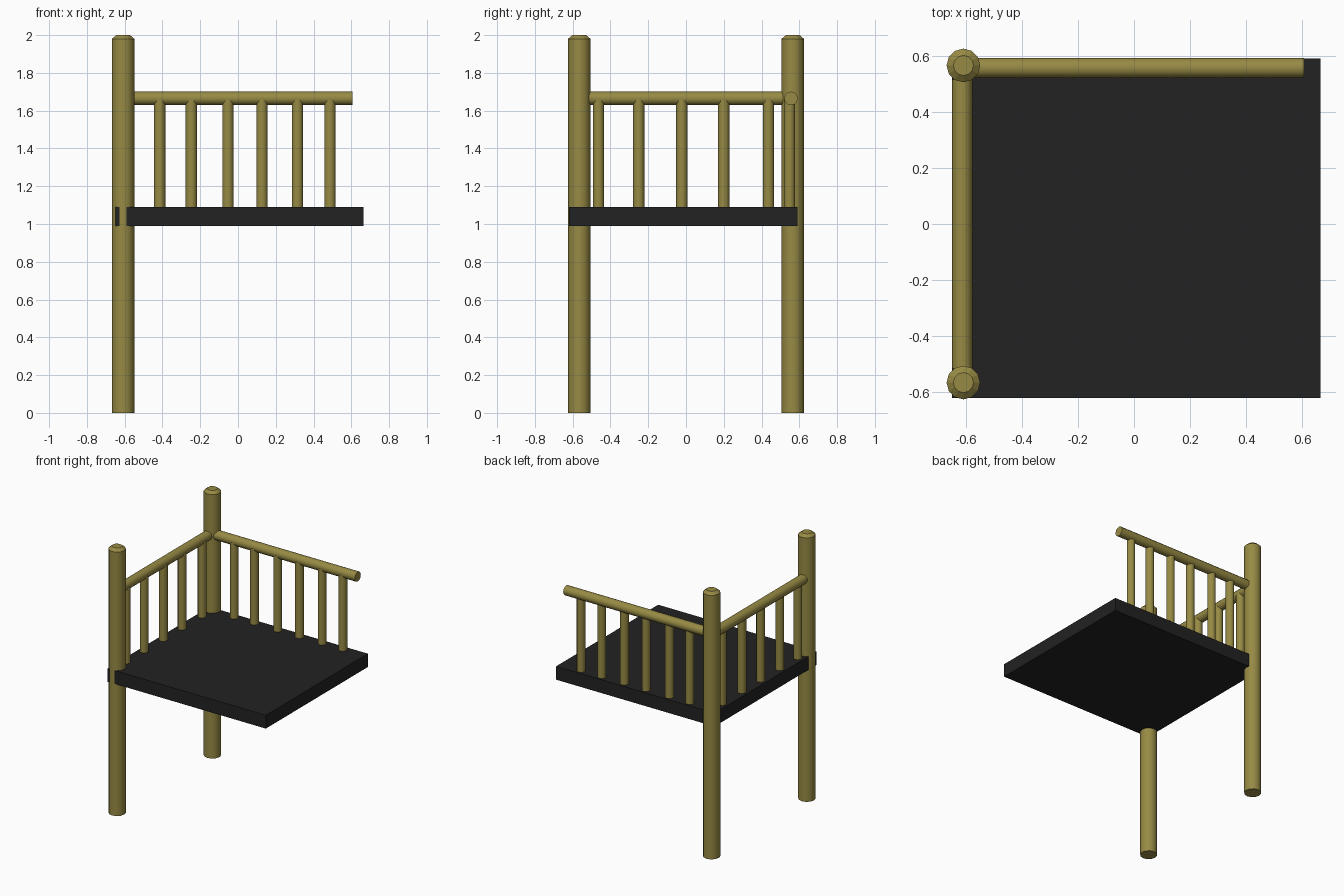
import bpy, math
from mathutils import Vector

cube = bpy.data.objects.get("Cube")
if cube:
    bpy.data.objects.remove(cube, do_unlink=True)


def material(name, rgb):
    m = bpy.data.materials.new(name)
    m.use_nodes = True
    colour = (*rgb, 1)
    m.diffuse_color = colour
    m.node_tree.nodes["Principled BSDF"].inputs["Base Color"].default_value = colour
    return m


wood = material("olive wood", (0.31, 0.255, 0.058))
dark = material("dark deck", (0.016, 0.016, 0.016))


def finish(name, mat):
    obj = bpy.context.object
    obj.name = name
    obj.data.materials.append(mat)
    return obj


def pole(name, start, end, radius, sides=12):
    """Round pole between two points."""
    a, b = Vector(start), Vector(end)
    bpy.ops.mesh.primitive_cylinder_add(
        vertices=sides, radius=radius, depth=(b - a).length, location=(a + b) / 2,
        rotation=(b - a).to_track_quat("Z", "Y").to_euler())
    obj = finish(name, wood)
    bpy.ops.object.shade_smooth_by_angle(angle=math.radians(40))
    return obj


POST_X, POST_Y, POST_R = -0.608, 0.565, 0.06
CAP_Z = 1.98
DECK_TOP = 1.09
RAIL_Z, RAIL_R = 1.665, 0.036
BACK_Y, SIDE_X = 0.556, -0.612

# Corner posts with shallow chamfered caps
for side, y in (("front", -POST_Y), ("back", POST_Y)):
    pole(side + "_post", (POST_X, y, 0), (POST_X, y, CAP_Z), POST_R)
    bpy.ops.mesh.primitive_cone_add(
        vertices=12, radius1=POST_R, radius2=0.036, depth=0.02,
        location=(POST_X, y, CAP_Z + 0.01))
    finish(side + "_post_cap", wood)

# Platform slab
bpy.ops.mesh.primitive_cube_add(size=1, location=(0.008, -0.015, 1.04))
bpy.context.object.scale = (1.314, 1.21, 0.1)
finish("deck", dark)

# Handrails
pole("back_rail", (-0.575, BACK_Y, RAIL_Z), (0.605, BACK_Y, RAIL_Z), RAIL_R)
pole("side_rail", (SIDE_X, -0.515, RAIL_Z), (SIDE_X, 0.515, RAIL_Z), RAIL_R)

# Balusters
for x in (-0.415, -0.247, -0.053, 0.127, 0.315, 0.487):
    pole("back_baluster", (x, 0.548, DECK_TOP - 0.01), (x, 0.548, 1.66), 0.03)
for y in (-0.463, -0.25, -0.022, 0.2, 0.437):
    pole("side_baluster", (-0.604, y, DECK_TOP - 0.01), (-0.604, y, 1.66), 0.03)
